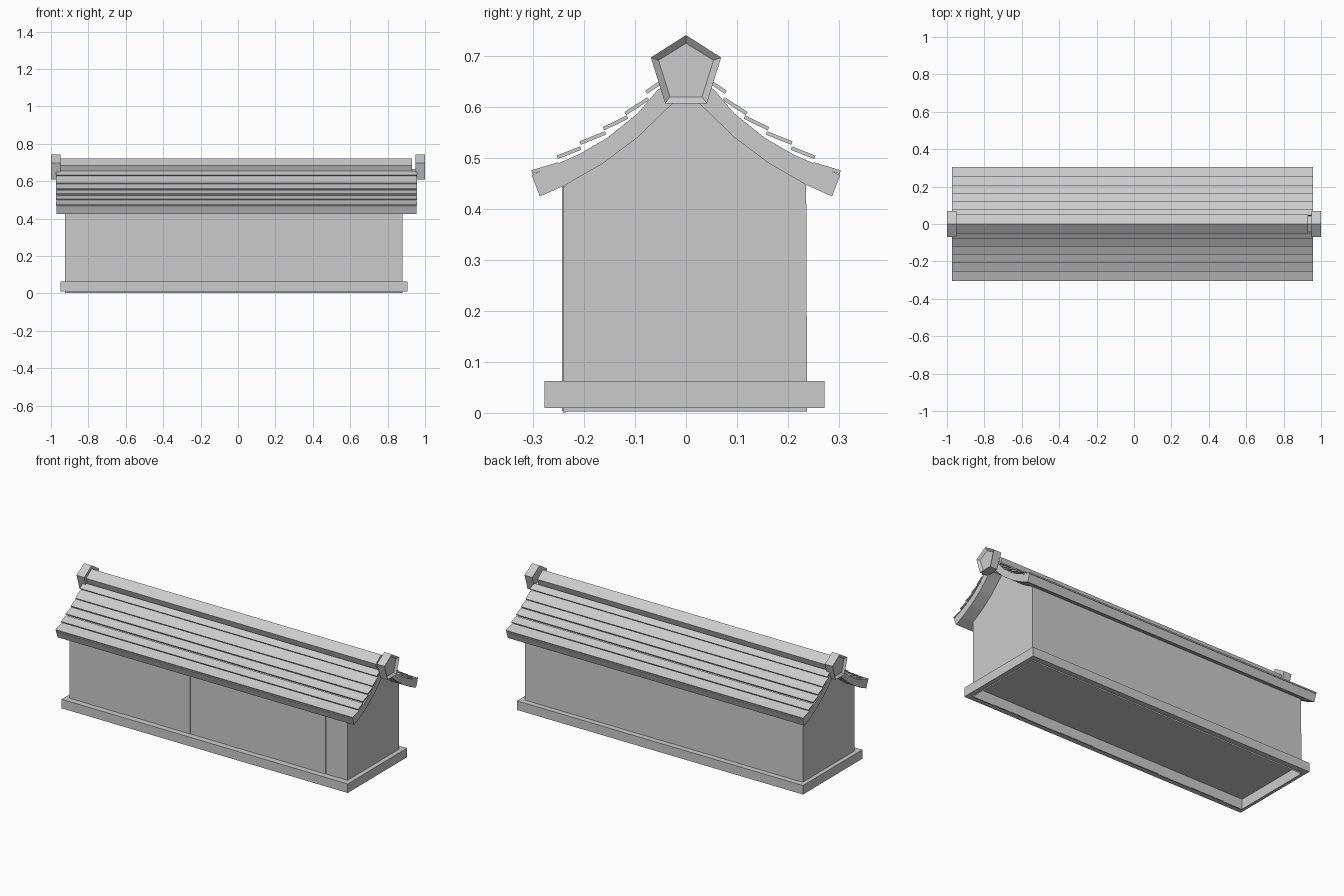
import bpy, bmesh
from math import atan2, cos, sin

if "Cube" in bpy.data.objects:
    bpy.data.objects.remove(bpy.data.objects["Cube"])


def prism(name, profile, x0, x1, open_bottom=False):
    """Extrude a closed (y, z) profile along x."""
    bm = bmesh.new()
    a = [bm.verts.new((x0, y, z)) for y, z in profile]
    b = [bm.verts.new((x1, y, z)) for y, z in profile]
    n = len(profile)
    bm.faces.new(a)
    bm.faces.new(b)
    for i in range(n):
        j = (i + 1) % n
        # the last edge of the profile is its underside
        if not (open_bottom and j == 0):
            bm.faces.new((a[i], a[j], b[j], b[i]))
    bmesh.ops.recalc_face_normals(bm, faces=bm.faces)
    return finish(name, bm)


def finish(name, bm):
    me = bpy.data.meshes.new(name)
    bm.to_mesh(me)
    bm.free()
    ob = bpy.data.objects.new(name, me)
    bpy.context.collection.objects.link(ob)
    return ob


def mirror_y(ob):
    m = ob.modifiers.new("mirror", "MIRROR")
    m.use_axis = (False, True, False)


def box(name, x0, x1, y0, y1, z0, z1):
    return prism(name, [(y1, z0), (y1, z1), (y0, z1), (y0, z0)], x0, x1)


# Curves of the roof slab, eave to ridge, as (y, z)
under = [(0.287, 0.425), (0.236, 0.448), (0.163, 0.49), (0.095, 0.541), (0.03, 0.604), (0.0, 0.63)]
over = [(0.0, 0.665), (0.055, 0.635), (0.095, 0.588), (0.155, 0.54), (0.21, 0.508), (0.303, 0.467)]

# Walls: open-bottomed shell whose gables follow the roof underside
side = [(0.238, 0.003)] + [(y, z + 0.004) for y, z in under[1:]]
left = [(-y, z) for y, z in reversed(side[:-1])]
prism("walls", side + left, -0.925, 0.88, open_bottom=True)

# Front wall panels, alternating slightly in depth
seams = [-0.925] + [-0.80 + 0.22 * i for i in range(8)] + [0.88]
for i, (xa, xb) in enumerate(zip(seams, seams[1:])):
    step = 0.003 * (i % 2)
    box("front_panel", xa, xb, -0.2415 - step * 0.7, -0.236, 0.001 + step, 0.446)

# Floor, raised inside the shell
bm = bmesh.new()
bm.faces.new([bm.verts.new(p) for p in ((-0.925, -0.238, 0.062), (-0.925, 0.238, 0.062),
                                       (0.88, 0.238, 0.062), (0.88, -0.238, 0.062))])
finish("floor", bm)

# Plinth frame around the walls
X0, X1, Y0, Y1 = -0.95, 0.907, -0.278, 0.272
box("plinth_front", X0, X1, Y0, -0.242, 0.01, 0.063)
box("plinth_back", X0, X1, 0.24, Y1, 0.01, 0.063)
box("plinth_left", X0, -0.925, -0.242, 0.24, 0.01, 0.063)
box("plinth_right", 0.88, X1, -0.242, 0.24, 0.01, 0.063)

# Curved roof slab
mirror_y(prism("roof_slab", under + over, -0.97, 0.955))

# Overlapping roof slats: (outer y, outer z, inner y, inner z)
slats = [(0.303, 0.473, 0.25, 0.489), (0.253, 0.502, 0.207, 0.520),
         (0.208, 0.530, 0.158, 0.550), (0.162, 0.558, 0.115, 0.581),
         (0.119, 0.588, 0.074, 0.617), (0.078, 0.630, 0.045, 0.652)]
for ya, za, yb, zb in slats:
    t = atan2(zb - za, ya - yb)
    dy, dz = 0.0035 * sin(t), 0.0035 * cos(t)
    mirror_y(prism("roof_slat", [(ya - dy, za - dz), (ya + dy, za + dz),
                                 (yb + dy, zb + dz), (yb - dy, zb - dz)], -0.972, 0.957))

# Ridge beam
prism("ridge_beam", [(0, 0.722), (0.05, 0.685), (0.027, 0.622),
                     (-0.027, 0.622), (-0.05, 0.685)], -0.955, 0.93)

# Five-sided ridge caps with a recessed outer face
cap = [(0, 0.742), (0.069, 0.698), (0.041, 0.608), (-0.041, 0.608), (-0.069, 0.698)]
for name, x0, x1, s in (("left_cap", -1.0, -0.95, -1), ("right_cap", 0.95, 1.0, 1)):
    ob = prism(name, cap, x0, x1)
    bm = bmesh.new()
    bm.from_mesh(ob.data)
    bm.normal_update()
    outer = [f for f in bm.faces if f.normal.x * s > 0.9]
    bmesh.ops.inset_region(bm, faces=outer, thickness=0.016, depth=0)
    for v in outer[0].verts:
        v.co.x -= s * 0.012
    bm.to_mesh(ob.data)
    bm.free()
